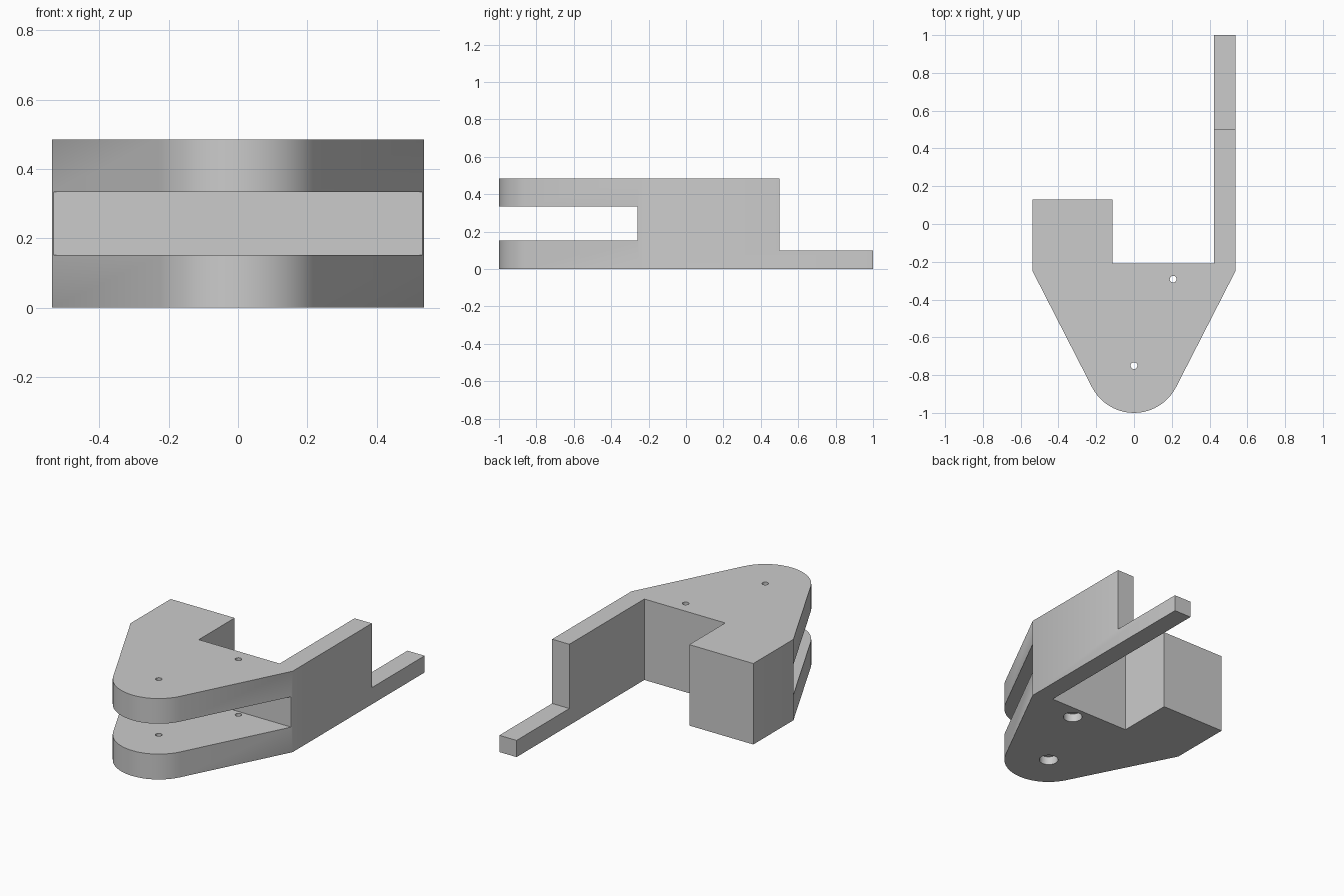
import bpy, bmesh, math

cube = bpy.data.objects.get("Cube")
if cube:
    bpy.data.objects.remove(cube, do_unlink=True)

HEIGHT = 0.485
HALF = 0.537
NOSE_Y, NOSE_R = -0.75, 0.25
SHOULDER_Y = -0.25

grey = bpy.data.materials.new("plain grey")
grey.use_nodes = True
colour = (0.6, 0.6, 0.6, 1)
grey.diffuse_color = colour
grey.node_tree.nodes["Principled BSDF"].inputs["Base Color"].default_value = colour


def prism(name, outline, z0, z1):
    """Extrude a flat outline from z0 up to z1."""
    bm = bmesh.new()
    face = bm.faces.new([bm.verts.new((x, y, z0)) for x, y in outline])
    top = bmesh.ops.extrude_face_region(bm, geom=[face])["geom"]
    bmesh.ops.translate(bm, vec=(0, 0, z1 - z0),
                        verts=[v for v in top if isinstance(v, bmesh.types.BMVert)])
    bmesh.ops.recalc_face_normals(bm, faces=bm.faces)
    mesh = bpy.data.meshes.new(name)
    bm.to_mesh(mesh)
    bm.free()
    mesh.materials.append(grey)
    obj = bpy.data.objects.new(name, mesh)
    bpy.context.collection.objects.link(obj)
    return obj


def box(x0, x1, y0, y1):
    return [(x0, y0), (x1, y0), (x1, y1), (x0, y1)]


def circle(x, y, r, n=24):
    return [(x + r * math.cos(math.tau * i / n), y + r * math.sin(math.tau * i / n))
            for i in range(n)]


def cut(obj, outline, z0, z1):
    """Subtract a prism from the object."""
    cutter = prism("cutter", outline, z0, z1)
    cutter.hide_render = True
    mod = obj.modifiers.new("cut", "BOOLEAN")
    mod.operation, mod.solver, mod.object = "DIFFERENCE", "EXACT", cutter
    bpy.context.view_layer.objects.active = obj
    bpy.ops.object.modifier_apply(modifier=mod.name)
    bpy.data.objects.remove(cutter, do_unlink=True)


# Rounded nose, with straight flanks running tangent to it
dx, dy = HALF, SHOULDER_Y - NOSE_Y
tangent = math.atan2(dy, dx) - math.acos(NOSE_R / math.hypot(dx, dy))
start, end = math.pi - tangent, math.tau + tangent
steps = 20
nose = []
for i in range(steps + 1):
    a = start + (end - start) * i / steps
    nose.append((NOSE_R * math.cos(a), NOSE_Y + NOSE_R * math.sin(a)))

# Body with long arm, back notch and short block
outline = [(-HALF, SHOULDER_Y)] + nose + [
    (HALF, SHOULDER_Y), (HALF, 1), (0.423, 1), (0.423, -0.21),
    (-0.113, -0.21), (-0.113, 0.13), (-HALF, 0.13)]
body = prism("forked_bracket", outline, 0, HEIGHT)

# Fork slot and the low step at the end of the arm
cut(body, box(-0.8, 0.8, -1.2, -0.258), 0.152, 0.334)
cut(body, box(0.3, 0.8, 0.5, 1.2), 0.1, 0.8)

# Pin holes, widened on the underside
for x, y in [(0, NOSE_Y), (0.207, -0.292)]:
    cut(body, circle(x, y, 0.018), -0.1, 0.8)
    cut(body, circle(x, y, 0.053), -0.1, 0.05)

bpy.ops.object.select_all(action="DESELECT")
body.select_set(True)
bpy.context.view_layer.objects.active = body
bpy.ops.object.shade_smooth_by_angle(angle=math.radians(30))
